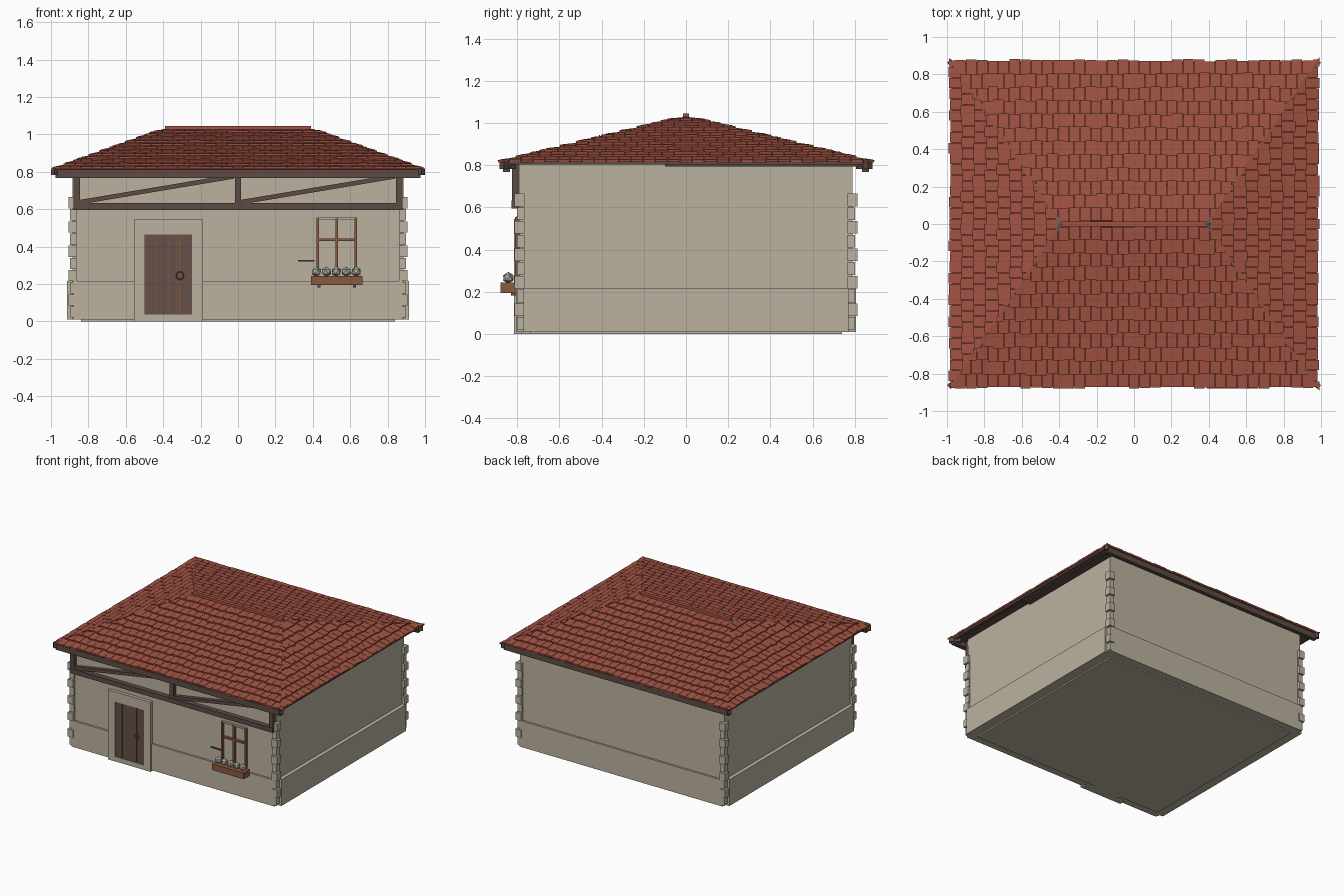
import bpy, bmesh, random
from math import atan2, radians
from mathutils import Matrix, Vector

random.seed(4)
if "Cube" in bpy.data.objects:
    bpy.data.objects.remove(bpy.data.objects["Cube"], do_unlink=True)


def material(name, r, g, b):
    m = bpy.data.materials.new(name)
    m.use_nodes = True
    m.diffuse_color = (r, g, b, 1)
    bsdf = m.node_tree.nodes["Principled BSDF"]
    bsdf.inputs["Base Color"].default_value = (r, g, b, 1)
    bsdf.inputs["Roughness"].default_value = 0.9
    return m


PLASTER = material("beige plaster", 0.5, 0.45, 0.35)
TILE = material("red tile", 0.36, 0.085, 0.055)
WOOD = material("dark wood", 0.11, 0.07, 0.058)
DOOR = material("door brown", 0.13, 0.082, 0.065)
TRIM = material("warm brown", 0.25, 0.1, 0.05)
BLOOM = material("pale grey flowers", 0.42, 0.43, 0.37)
SLATE = material("slate grey", 0.1, 0.12, 0.11)


def finish(name, bm, *mats):
    bmesh.ops.recalc_face_normals(bm, faces=bm.faces)
    me = bpy.data.meshes.new(name)
    bm.to_mesh(me)
    bm.free()
    for m in mats:
        me.materials.append(m)
    ob = bpy.data.objects.new(name, me)
    bpy.context.collection.objects.link(ob)
    return ob


def boxes(name, mat, *specs):
    """Each spec is (x0, x1, y0, y1, z0, z1)."""
    bm = bmesh.new()
    for x0, x1, y0, y1, z0, z1 in specs:
        mid = Vector((x0 + x1, y0 + y1, z0 + z1)) / 2
        size = Matrix.Diagonal((x1 - x0, y1 - y0, z1 - z0, 1))
        bmesh.ops.create_cube(bm, size=1, matrix=Matrix.Translation(mid) @ size)
    return finish(name, bm, mat)


def beam(name, mat, a, b, wide, deep):
    """Square bar from a to b, with its depth kept upright."""
    a, b = Vector(a), Vector(b)
    along = (b - a).normalized()
    side = Vector((0, 0, 1)).cross(along).normalized()
    up = along.cross(side)
    rot = Matrix((along, side, up)).transposed().to_4x4()
    bm = bmesh.new()
    bmesh.ops.create_cube(bm, size=1, matrix=Matrix.Translation((a + b) / 2) @ rot
                          @ Matrix.Diagonal(((b - a).length, wide, deep, 1)))
    return finish(name, bm, mat)


# Walls, floor slab and plinth
WX, WY = 0.885, 0.79
boxes("walls", PLASTER, (-WX, WX, -WY, WY, 0.01, 0.815))
boxes("floor_slab", PLASTER, (-0.84, 0.84, -0.74, 0.74, 0, 0.02))
boxes("plinth", PLASTER, (-0.88, 0.88, -0.805, 0.805, 0.01, 0.215),
      (-0.915, 0.915, -0.77, 0.77, 0.01, 0.215))

# Corner stones with alternating long and short blocks
for sx, side in ((1, "left"), (-1, "right")):
    for sy, end in ((-1, "front"), (1, "back")):
        stones = []
        for i in range(10):
            out = 0.022 if i % 2 else 0.012
            xs = sorted((sx * 0.86, sx * (WX + out)))
            ys = sorted((sy * 0.765, sy * (WY + out)))
            z = 0.02 + i * 0.065
            stones.append((*xs, *ys, z, z + 0.06))
        boxes(f"{end}_{side}_corner_stones", PLASTER, *stones)

# Roof core with a dark underside
EX, EY, EZ, RX, RZ = 0.97, 0.86, 0.81, 0.39, 1.02
bm = bmesh.new()
eave = [bm.verts.new((x, y, EZ)) for x, y in ((-EX, -EY), (EX, -EY), (EX, EY), (-EX, EY))]
ridge = [bm.verts.new((s * RX, 0, RZ)) for s in (-1, 1)]
bm.faces.new(eave).material_index = 1
for loop in ((eave[0], eave[1], ridge[1], ridge[0]), (eave[2], eave[3], ridge[0], ridge[1]),
             (eave[1], eave[2], ridge[1]), (eave[3], eave[0], ridge[0])):
    bm.faces.new(loop)
finish("roof_core", bm, TILE, WOOD)


def tiled_slope(name, half, corner_a, corner_b, top_a, top_b, rows):
    """Staggered tiles laid on one slope, trimmed along its hips."""
    a, b = Vector(corner_a), Vector(corner_b)
    ta, tb = Vector(top_a), Vector(top_b)
    mid = (a + b) / 2
    rise = (ta + tb) / 2 - mid
    u, v = (b - a).normalized(), rise.normalized()
    frame = Matrix.Translation(mid) @ Matrix((u, v, u.cross(v))).transposed().to_4x4()
    pitch, width, thick = rise.length / rows, 0.058, 0.012
    bm = bmesh.new()
    for r in range(rows):
        length = pitch * 1.2 if r < rows - 1 else pitch
        reach = half * (1 - r / rows) + RX * (half > 0.9) * r / rows + 0.1
        count = int(reach / width) + 1
        for c in range(-count, count + 1):
            x = (c + 0.5 * (r % 2)) * width
            start = r * pitch - 0.012 + random.uniform(-0.006, 0.006)
            place = Matrix.Translation((x, start + length / 2, 0.009))
            tilt = Matrix.Rotation(-atan2(thick, length), 4, "X")
            size = Matrix.Diagonal((width * 0.96, length, thick, 1))
            bmesh.ops.create_cube(bm, size=1, matrix=frame @ place @ tilt @ size)
    for e, t in ((a, ta), (b, tb)):
        n = (t - e).cross(Vector((0, 0, 1))).normalized()
        if (mid - e).dot(n) > 0:
            n = -n
        bmesh.ops.bisect_plane(bm, geom=bm.verts[:] + bm.edges[:] + bm.faces[:],
                               plane_co=e, plane_no=n, clear_outer=True)
    finish(name, bm, TILE)


for s, end, side in ((1, "front", "left"), (-1, "back", "right")):
    tiled_slope(f"{end}_roof_tiles", EX, (-s * EX, -s * EY, EZ), (s * EX, -s * EY, EZ),
                (-s * RX, 0, RZ), (s * RX, 0, RZ), 12)
    tiled_slope(f"{side}_roof_tiles", EY, (s * EX, -s * EY, EZ), (s * EX, s * EY, EZ),
                (s * RX, 0, RZ), (s * RX, 0, RZ), 9)
    # Eave boards
    y = sorted((-s * 0.835, -s * 0.868))
    boxes(f"{end}_eave_beam", WOOD, (-0.975, 0.975, *y, 0.768, 0.812))
    x = sorted((s * 0.955, s * 0.975))
    boxes(f"{side}_eave_board", WOOD, (*x, -0.86, 0.86, 0.802, 0.818))
    # Hip strips and protruding rafter ends
    for t in (1, -1):
        beam(f"{end}_hip_strip", SLATE, (t * EX, -s * EY, EZ + 0.002),
             (t * RX, 0, RZ + 0.002), 0.018, 0.016)
        beam(f"{end}_rafter_end", WOOD, (t * 0.93, -s * 0.815, 0.8),
             (t * 0.99, -s * 0.873, 0.8), 0.028, 0.036)

boxes("ridge_cap", TILE, (-0.39, 0.39, -0.014, 0.014, 1.0, 1.045))
boxes("left_soffit_board", WOOD, (0.88, 0.955, -0.1, 0.82, 0.793, 0.812))

# Timber truss on the front
TY0, TY1 = -0.825, -0.785
posts = [(x - 0.017, x + 0.017, TY0, TY1, 0.62, 0.785) for x in (-0.862, 0, 0.862)]
boxes("front_truss", WOOD, (-0.88, 0.88, TY0 - 0.003, TY1, 0.595, 0.632),
      (-0.88, 0.88, TY0, TY1, 0.768, 0.805), *posts)
for x in (-0.845, 0.017):
    beam("truss_brace", WOOD, (x, -0.805, 0.638), (x + 0.82, -0.805, 0.775), 0.03, 0.024)

# Door surround, step and planks
boxes("door_surround", PLASTER, (-0.555, -0.497, -0.815, -0.78, 0.0, 0.545),
      (-0.245, -0.187, -0.815, -0.78, 0.0, 0.545),
      (-0.497, -0.245, -0.815, -0.78, 0.49, 0.545),
      (-0.497, -0.245, -0.811, -0.78, 0.465, 0.49),
      (-0.497, -0.245, -0.815, -0.74, 0.0, 0.037))
boxes("door_back", TRIM, (-0.497, -0.245, -0.806, -0.78, 0.037, 0.465))
edges = [-0.497, -0.437, -0.373, -0.33, -0.31, -0.245]
boxes("door_planks", DOOR, *[(a + 0.0015, b - 0.0015, -0.81, -0.8, 0.037, 0.465)
                             for a, b in zip(edges, edges[1:])])
bpy.ops.mesh.primitive_torus_add(location=(-0.31, -0.813, 0.245), rotation=(radians(90), 0, 0),
                                 major_radius=0.02, minor_radius=0.003,
                                 major_segments=16, minor_segments=6)
ring = bpy.context.object
ring.name = "door_ring"
ring.data.materials.append(WOOD)

# Window bars and catch
bars = [(x - 0.007, x + 0.007, -0.81, -0.785, 0.245, 0.553) for x in (0.427, 0.528, 0.629)]
boxes("window_frame", TRIM, *bars, (0.42, 0.636, -0.808, -0.785, 0.43, 0.443))
boxes("window_head", PLASTER, (0.42, 0.636, -0.806, -0.785, 0.545, 0.557))
boxes("shutter_catch", WOOD, (0.32, 0.41, -0.8, -0.785, 0.32, 0.328))

# Flower box with faceted blooms
boxes("flower_box", TRIM, (0.39, 0.665, -0.88, -0.805, 0.195, 0.243))
boxes("flower_box_brackets", WOOD, *[(x - 0.008, x + 0.008, -0.83, -0.8, 0.182, 0.196)
                                     for x in (0.432, 0.622)])
bm = bmesh.new()
for i in range(5):
    spot = Matrix.Translation((0.42 + i * 0.053, -0.842, 0.266))
    bmesh.ops.create_icosphere(bm, subdivisions=1, radius=0.028,
                               matrix=spot @ Matrix.Rotation(i * 0.7, 4, "Z"))
finish("flowers", bm, BLOOM)
